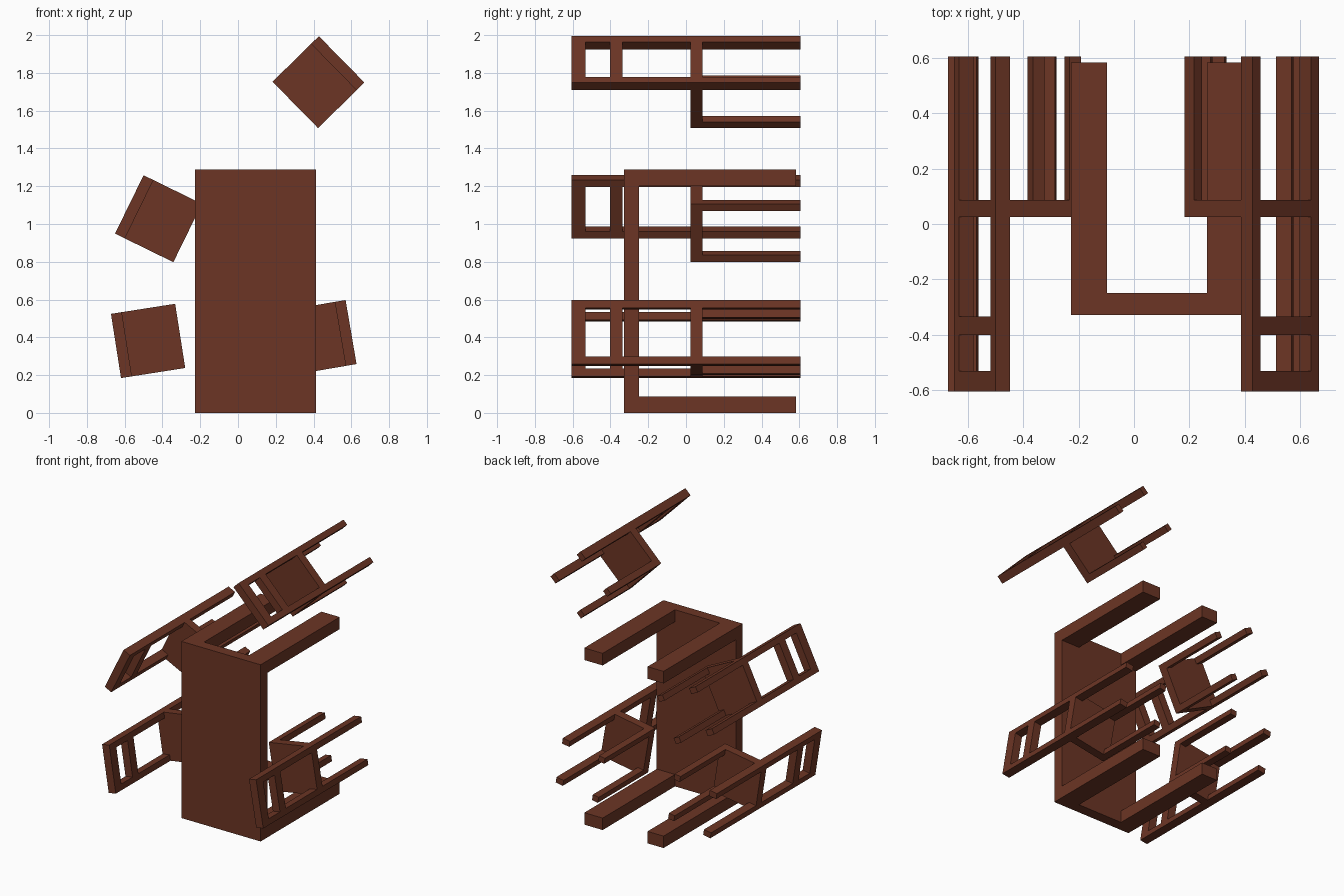
import bpy, math
from mathutils import Matrix

if "Cube" in bpy.data.objects:
    bpy.data.objects.remove(bpy.data.objects["Cube"])

wood = bpy.data.materials.new("brown wood")
wood.diffuse_color = (0.15, 0.036, 0.018, 1)
wood.use_nodes = True
wood.node_tree.nodes["Principled BSDF"].inputs["Base Color"].default_value = wood.diffuse_color


def build(name, boxes, matrix=Matrix()):
    """One object made of boxes given as (x0, x1, y0, y1, z0, z1)."""
    verts, faces = [], []
    for x0, x1, y0, y1, z0, z1 in boxes:
        n = len(verts)
        verts += [(x, y, z) for x in (x0, x1) for y in (y0, y1) for z in (z0, z1)]
        faces += [[n + i for i in f] for f in (
            (0, 1, 3, 2), (4, 6, 7, 5), (0, 4, 5, 1),
            (2, 3, 7, 6), (0, 2, 6, 4), (1, 5, 7, 3))]
    mesh = bpy.data.meshes.new(name)
    mesh.from_pydata(verts, [], faces)
    mesh.materials.append(wood)
    obj = bpy.data.objects.new(name, mesh)
    obj.matrix_world = matrix
    bpy.context.collection.objects.link(obj)


# Table lying on its long edge: top faces -y, legs point to +y
build("table_top", [(-0.227, 0.412, -0.328, -0.25, 0, 1.288)])
build("table_legs", [(x0, x1, -0.25, 0.583, z0, z1)
                     for x0, x1 in ((-0.227, -0.098), (0.264, 0.412))
                     for z0, z1 in ((0, 0.087), (1.2, 1.288))])

# Chairs: local x runs from back to front, local z across the width
H = 0.172           # half of the square seat
W = 0.042           # leg width
BACK, FRONT = 0.058, 0.047   # leg depths
sides = ((-H, -H + W), (H - W, H))
chairs = {"upper_right": (0.426, 1.751, 224.5), "upper_left": (-0.421, 1.028, -26.1),
          "lower_left": (-0.476, 0.381, 8.9), "lower_right": (0.429, 0.399, 189.7)}
for place, (cx, cz, angle) in chairs.items():
    m = Matrix.Translation((cx, 0, cz)) @ Matrix.Rotation(-math.radians(angle), 4, 'Y')
    # back posts continue down as the rear legs
    build(place + "_chair_back_posts",
          [(-H, -H + BACK, -0.605, 0.605, a, b) for a, b in sides], m)
    build(place + "_chair_back_rails",
          [(-H, -H + BACK, y0, y1, -H + W, H - W)
           for y0, y1 in ((-0.605, -0.532), (-0.402, -0.335))], m)
    build(place + "_chair_seat",
          [(-H + BACK, H, 0.025, 0.087, -H, H),
           (-H, -H + BACK, 0.025, 0.087, -H + W, H - W)], m)
    build(place + "_chair_front_legs",
          [(H - FRONT, H, 0.087, 0.605, a, b) for a, b in sides], m)
